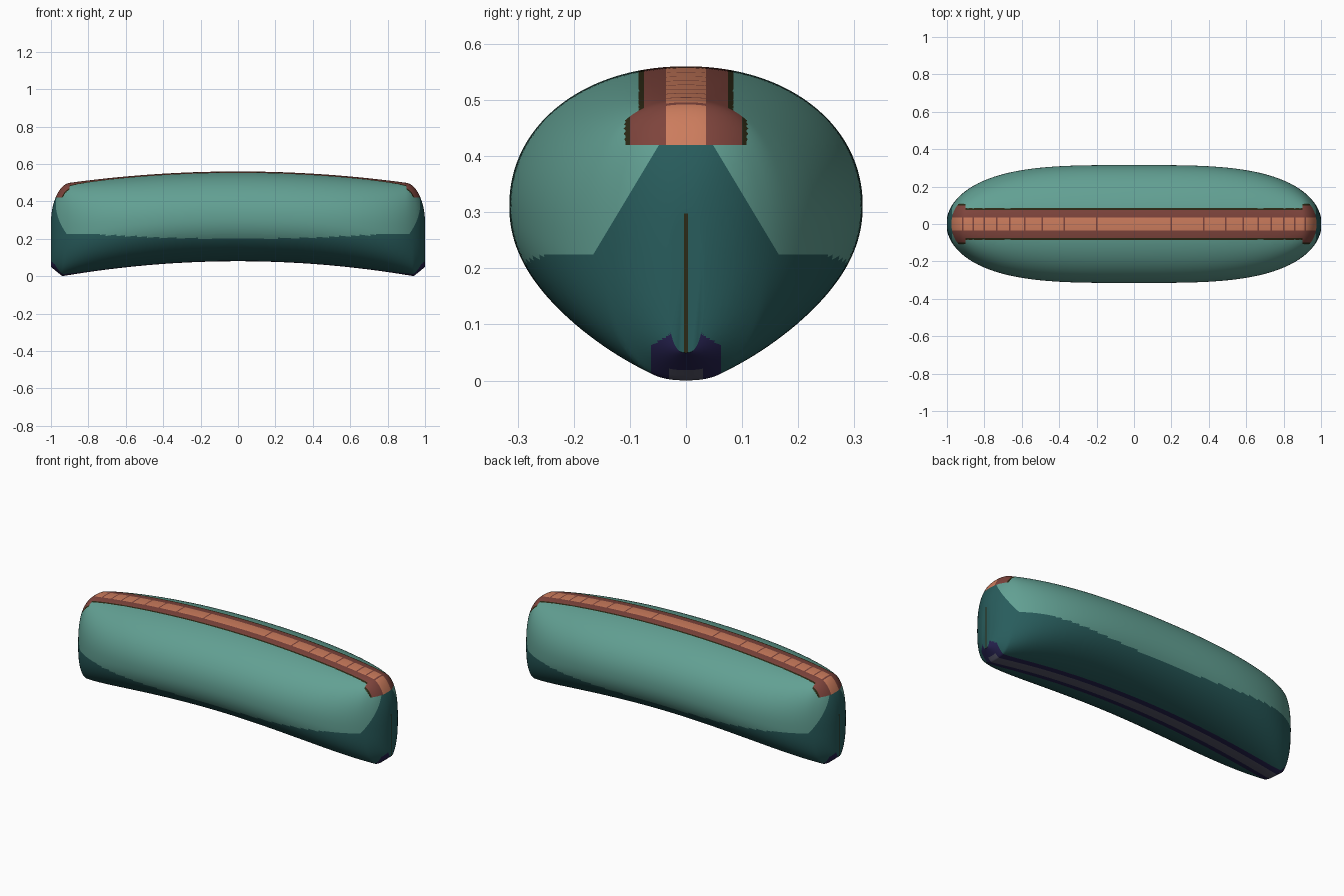
import bpy, bmesh, math

if "Cube" in bpy.data.objects:
    bpy.data.objects.remove(bpy.data.objects["Cube"], do_unlink=True)


def linear(c):
    c /= 255
    return c / 12.92 if c <= 0.04045 else ((c + 0.055) / 1.055) ** 2.4


def make_material(name, rgb):
    mat = bpy.data.materials.new(name)
    mat.use_nodes = True
    colour = (*[linear(c) for c in rgb], 1)
    mat.diffuse_color = colour
    bsdf = next(n for n in mat.node_tree.nodes if n.type == 'BSDF_PRINCIPLED')
    bsdf.inputs["Base Color"].default_value = colour
    return mat


materials = [
    make_material("light teal", (98, 160, 147)),
    make_material("dark teal", (40, 92, 92)),
    make_material("orange", (204, 124, 93)),
    make_material("red brown", (126, 68, 60)),
    make_material("dark olive", (44, 40, 20)),
    make_material("slate grey", (84, 84, 102)),
    make_material("deep purple", (36, 32, 76)),
]
LIGHT, DARK, ORANGE, BROWN, OLIVE, GREY, PURPLE = range(len(materials))


# Outline of the long body: half width, top and bottom along its length
def half_width(x):
    return 0.315 * math.sqrt(1 - (abs(x) / 1.003) ** 3.5)


def top(x):
    t = max(0, (abs(x) - 0.9) / 0.1)
    return 0.56 - 0.075 * x * x - 0.2 * (1 - math.sqrt(max(0, 1 - t * t)))


def bottom(x):
    return 0.08 - 0.0905 * x * x + max(0, abs(x) - 0.94)


def power(v, p):
    return math.copysign(abs(v) ** p, v)


# Loft rounded cross-sections, packed more closely near the ends
bm = bmesh.new()
STEPS, SIDES = 160, 160
rings = []
for i in range(STEPS + 1):
    x = -math.cos(math.pi * i / STEPS)
    hi, lo, w = top(x), bottom(x), half_width(x)
    mid = lo + 0.48 * (hi - lo)
    p = 2 / (2.1 + 0.5 * x ** 4)
    ring = []
    for k in range(SIDES):
        a = math.tau * k / SIDES
        s = power(math.sin(a), p)
        z = mid + s * ((hi - mid) if s > 0 else (mid - lo))
        ring.append(bm.verts.new((x, w * power(math.cos(a), p), z)))
    rings.append(ring)
for r, q in zip(rings, rings[1:]):
    for k in range(SIDES):
        n = (k + 1) % SIDES
        bm.faces.new((r[k], r[n], q[n], q[k]))
bm.faces.new(rings[0])
bm.faces.new(rings[-1])


def cut(point, normal):
    bmesh.ops.bisect_plane(bm, geom=bm.verts[:] + bm.edges[:] + bm.faces[:],
                           plane_co=point, plane_no=normal, dist=0.00001)


# Cut colour borders: lengthwise bands, cross seams, slanted end panels
seams = [math.sqrt(0.04 + 0.1 * k) for k in range(9)]
for side in (-1, 1):
    for y in (0.004, 0.03, 0.036, 0.062, 0.075, 0.085, 0.1, 0.108):
        cut((0, side * y, 0), (0, 1, 0))
    for s in seams:
        for edge in (-0.004, 0.004):
            cut((side * (s + edge), 0, 0), (1, 0, 0))
    cut((0, side * 0.15, 0.25), (0, side, 0.6))
for z in (0.225, 0.42):
    cut((0, 0, z), (0, 0, 1))
bmesh.ops.recalc_face_normals(bm, faces=bm.faces[:])


def pick(face):
    c = face.calc_center_median()
    x, y, z = abs(c.x), abs(c.y), c.z
    # Top band with its borders
    border = 0.1 if x > 0.9 else 0.075
    if z > 0.42:
        if y < 0.036:
            return BROWN if any(abs(x - s) < 0.004 for s in seams) else ORANGE
        if y < border:
            return BROWN
        if y < border + 0.009:
            return OLIVE
    # Bottom band
    if face.normal.z < 0 and y < 0.062 and (x < 0.9 or z < 0.1 - 0.6 * y):
        return GREY if y < 0.03 and z < 0.09 and x < 0.96 else PURPLE
    # Thin upright line on each end
    if x > 0.99 and y < 0.004 and z < 0.3:
        return OLIVE
    # Lower half and end panels
    if z < 0.2 + 0.025 * min(1, x * x / 0.6):
        return DARK
    if x > 0.85 and z < 0.42 and y < 0.15 - 0.6 * (z - 0.25):
        return DARK
    return LIGHT


for f in bm.faces:
    f.material_index = pick(f)

mesh = bpy.data.meshes.new("padded_body")
bm.to_mesh(mesh)
bm.free()
for m in materials:
    mesh.materials.append(m)
body = bpy.data.objects.new("padded_body", mesh)
bpy.context.collection.objects.link(body)
bpy.ops.object.select_all(action='DESELECT')
body.select_set(True)
bpy.context.view_layer.objects.active = body
bpy.ops.object.shade_smooth_by_angle(angle=math.radians(40))
